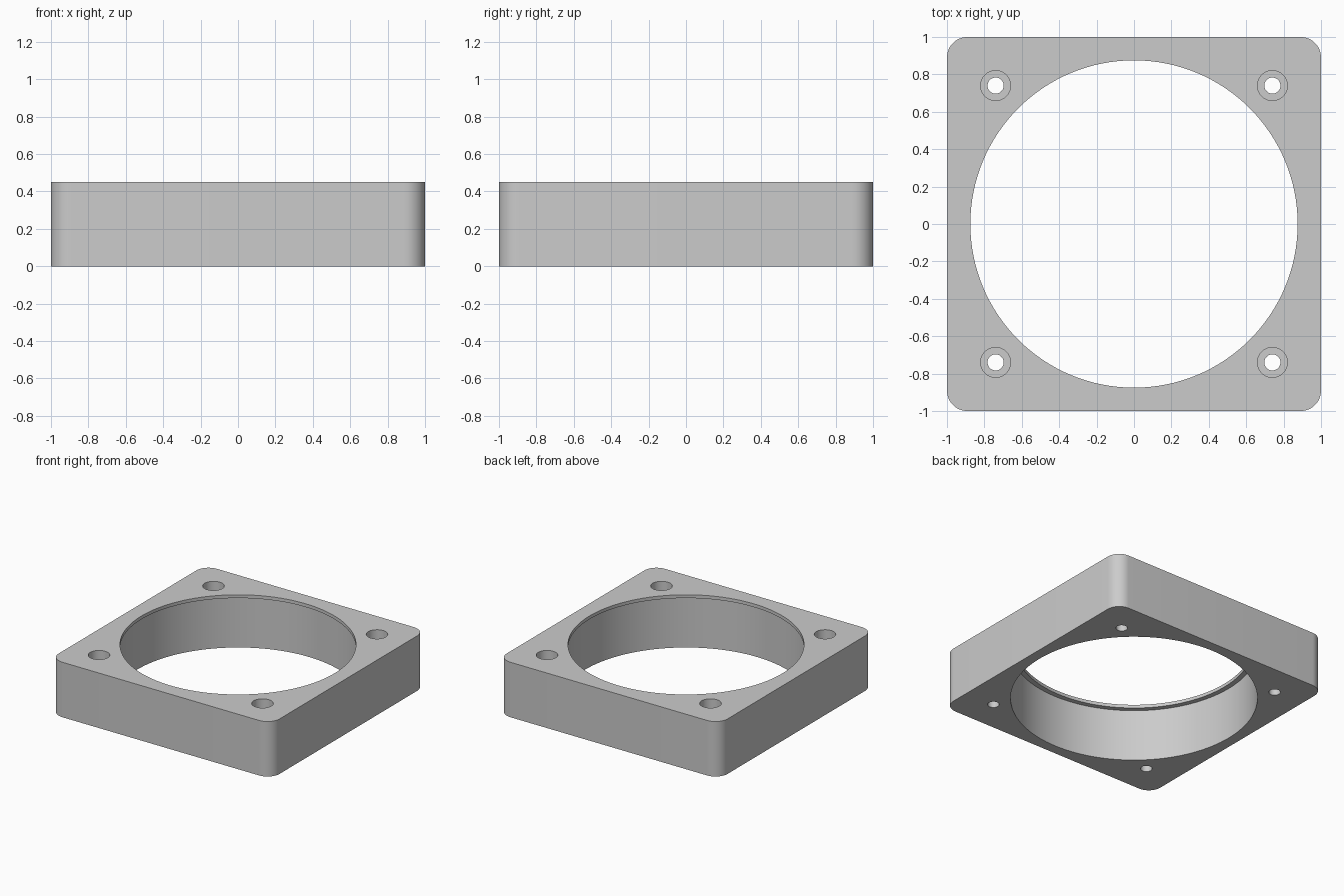
import bpy, bmesh
from math import cos, sin, pi, radians

SIZE, HEIGHT, CORNER = 1.0, 0.45, 0.11
HOLE_POS = 0.74

cube = bpy.data.objects.get("Cube")
if cube:
    bpy.data.objects.remove(cube, do_unlink=True)

grey = bpy.data.materials.new("light grey")
grey.use_nodes = True
colour = (0.6, 0.6, 0.6, 1)
grey.diffuse_color = colour
grey.node_tree.nodes["Principled BSDF"].inputs["Base Color"].default_value = colour


def stack_object(name, loops):
    """Closed solid from stacked point loops, running bottom to top."""
    bm = bmesh.new()
    rings = [[bm.verts.new(p) for p in loop] for loop in loops]
    n = len(rings[0])
    for low, high in zip(rings, rings[1:]):
        for i in range(n):
            j = (i + 1) % n
            bm.faces.new((low[i], low[j], high[j], high[i]))
    bm.faces.new(rings[0][::-1])
    bm.faces.new(rings[-1])
    mesh = bpy.data.meshes.new(name)
    bm.to_mesh(mesh)
    bm.free()
    mesh.materials.append(grey)
    obj = bpy.data.objects.new(name, mesh)
    bpy.context.collection.objects.link(obj)
    return obj


def circle(r, z, n, x=0, y=0):
    return [(x + r * cos(2 * pi * i / n), y + r * sin(2 * pi * i / n), z)
            for i in range(n)]


def rounded_square(z, steps=12):
    points = []
    for k, (sx, sy) in enumerate([(1, 1), (-1, 1), (-1, -1), (1, -1)]):
        for i in range(steps + 1):
            a = pi / 2 * (k + i / steps)
            points.append((sx * (SIZE - CORNER) + CORNER * cos(a),
                           sy * (SIZE - CORNER) + CORNER * sin(a), z))
    return points


# Square frame body with rounded vertical corners
frame = stack_object("square_frame", [rounded_square(0), rounded_square(HEIGHT)])


def stepped_cutter(name, r_low, r_high, step, n, x=0, y=0):
    levels = [(r_low, -0.1), (r_low, step), (r_high, step), (r_high, HEIGHT + 0.1)]
    return stack_object(name, [circle(r, z, n, x, y) for r, z in levels])


# Main bore with a thin retaining lip at the top
cutters = [stepped_cutter("bore_cutter", 0.915, 0.875, HEIGHT - 0.027, 128)]

# Counterbored screw holes at the four corners
for sx in (-1, 1):
    for sy in (-1, 1):
        cutters.append(stepped_cutter("screw_hole_cutter", 0.043, 0.08, HEIGHT / 2,
                                      40, sx * HOLE_POS, sy * HOLE_POS))

for cutter in cutters:
    cutter.hide_render = True
    mod = frame.modifiers.new(cutter.name, 'BOOLEAN')
    mod.operation = 'DIFFERENCE'
    mod.solver = 'EXACT'
    mod.object = cutter

# Apply the cuts, then discard the cutters
bpy.context.view_layer.update()
graph = bpy.context.evaluated_depsgraph_get()
cut_mesh = bpy.data.meshes.new_from_object(frame.evaluated_get(graph))
frame.modifiers.clear()
frame.data = cut_mesh
for cutter in cutters:
    bpy.data.objects.remove(cutter, do_unlink=True)

# Smooth curved walls, sharp rims
bpy.ops.object.select_all(action='DESELECT')
frame.select_set(True)
bpy.context.view_layer.objects.active = frame
bpy.ops.object.shade_smooth_by_angle(angle=radians(30))
